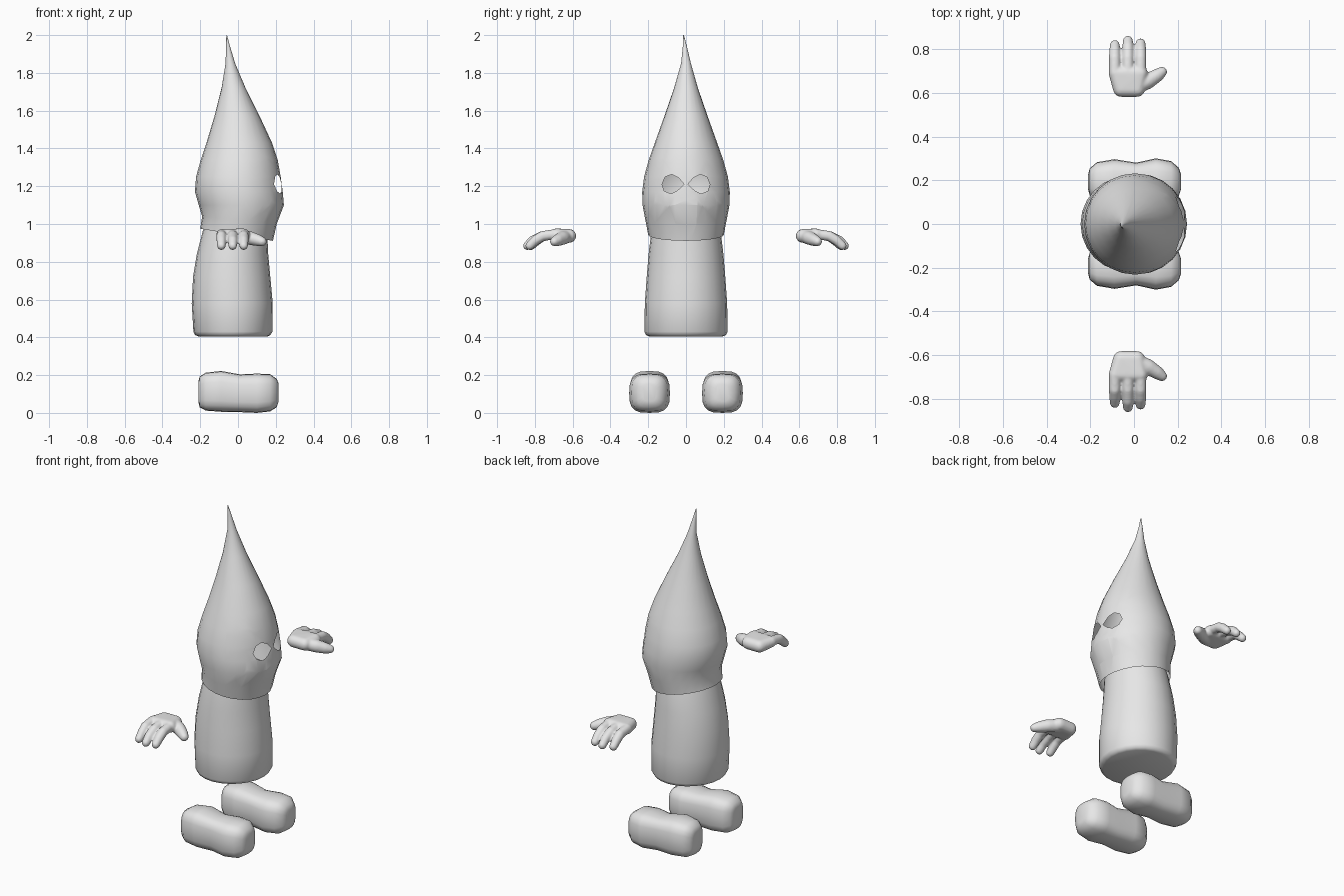
import bpy, bmesh, math
from mathutils import Vector

cube = bpy.data.objects.get("Cube")
if cube:
    bpy.data.objects.remove(cube, do_unlink=True)

GREY = (0.8, 0.8, 0.8, 1)
cloth = bpy.data.materials.new("light_grey")
cloth.use_nodes = True
cloth.diffuse_color = GREY
cloth.node_tree.nodes["Principled BSDF"].inputs["Base Color"].default_value = GREY


def finish(name, bm, angle=50):
    bmesh.ops.recalc_face_normals(bm, faces=bm.faces)
    mesh = bpy.data.meshes.new(name)
    bm.to_mesh(mesh)
    bm.free()
    mesh.materials.append(cloth)
    mesh.shade_smooth()
    mesh.set_sharp_from_angle(angle=math.radians(angle))
    ob = bpy.data.objects.new(name, mesh)
    bpy.context.collection.objects.link(ob)
    return ob


def mirror_y(ob):
    mod = ob.modifiers.new("Mirror", 'MIRROR')
    mod.use_axis = (False, True, False)


def loft(bm, rings, cap_start=False, cap_end=False):
    loops = [[bm.verts.new(p) for p in ring] for ring in rings]
    for a, b in zip(loops, loops[1:]):
        for i in range(len(a)):
            j = (i + 1) % len(a)
            bm.faces.new((a[i], a[j], b[j], b[i]))
    if cap_start:
        bm.faces.new(loops[0])
    if cap_end:
        bm.faces.new(loops[-1])


def angles(n):
    return [2 * math.pi * i / n for i in range(n)]


def level_ring(z, x0, x1, ry, tilt=0, y=0):
    """Ellipse between x0 and x1; tilt lowers the face side and lifts the back."""
    return [((x0 + x1) / 2 + (x1 - x0) / 2 * math.cos(a),
             y + ry * math.sin(a), z - tilt * math.cos(a)) for a in angles(24)]


# Pointed hood, open at the hem
bm = bmesh.new()
loft(bm, [level_ring(*r) for r in (
    (0.943, -0.20, 0.185, 0.20, 0.032),
    (1.02, -0.19, 0.205, 0.215, 0.02),
    (1.10, -0.208, 0.243, 0.23),
    (1.17, -0.228, 0.237, 0.232),
    (1.25, -0.222, 0.226, 0.222),
    (1.34, -0.197, 0.21, 0.197),
    (1.43, -0.167, 0.18, 0.165),
    (1.57, -0.125, 0.115, 0.115),
    (1.72, -0.087, 0.04, 0.063),
    (1.85, -0.066, -0.015, 0.026),
    (1.94, -0.063, -0.042, 0.011, 0, -0.006),
    (2.0, -0.062, -0.058, 0.002, 0, -0.013))], cap_end=True)

# Eye holes cut through the face side of the hood
EYE = ((0.01, 1.21), (0.04, 1.245), (0.075, 1.262), (0.11, 1.25),
       (0.127, 1.21), (0.115, 1.175), (0.08, 1.16), (0.045, 1.178))
eye_mid = Vector((0, 0.07, 1.21))
for side in (1, -1):
    flip = Vector((1, side, 1))
    inside = [f for f in bm.faces if f.calc_center_median().x > 0.05]
    for (y0, z0), (y1, z1) in zip(EYE, EYE[1:] + EYE[:1]):
        corner = Vector((0, y0, z0))
        normal = Vector((0, z1 - z0, y0 - y1))
        if normal.dot(eye_mid - corner) > 0:
            normal.negate()
        corner, normal = corner * flip, normal * flip
        edges = {e for f in inside for e in f.edges}
        verts = {v for f in inside for v in f.verts}
        cut = bmesh.ops.bisect_plane(
            bm, geom=list(verts) + list(edges) + inside, dist=1e-6,
            plane_co=corner, plane_no=normal)
        faces = {g for g in cut["geom"] if isinstance(g, bmesh.types.BMFace)}
        inside = [f for f in faces
                  if (f.calc_center_median() - corner).dot(normal) < 0]
    bmesh.ops.delete(bm, geom=inside, context='FACES')
finish("hood", bm, 60)

# Robe body
bm = bmesh.new()
loft(bm, [level_ring(*r) for r in (
    (0.405, -0.21, 0.157, 0.195),
    (0.412, -0.227, 0.172, 0.212),
    (0.43, -0.236, 0.182, 0.22),
    (0.58, -0.245, 0.184, 0.218),
    (0.72, -0.238, 0.171, 0.208),
    (0.84, -0.218, 0.16, 0.198),
    (0.95, -0.19, 0.155, 0.185),
    (1.02, -0.17, 0.15, 0.17))], True, True)
finish("robe_body", bm)


# Feet: rounded sections running along x, pinched at the middle
def foot_section(x, half_y, z0, z1):
    def soft(v):
        return math.copysign(abs(v) ** 0.65, v)
    return [(x, 0.193 + half_y * soft(math.cos(a)),
             (z0 + z1) / 2 + (z1 - z0) / 2 * soft(math.sin(a))) for a in angles(20)]


bm = bmesh.new()
loft(bm, [foot_section(*s) for s in (
    (-0.21, 0.035, 0.06, 0.165),
    (-0.203, 0.062, 0.03, 0.193),
    (-0.17, 0.09, 0.012, 0.213),
    (-0.09, 0.104, 0.006, 0.222),
    (0.01, 0.088, 0.004, 0.204),
    (0.10, 0.108, 0, 0.208),
    (0.17, 0.095, 0.008, 0.205),
    (0.205, 0.065, 0.03, 0.18),
    (0.215, 0.035, 0.06, 0.155))], True, True)
mirror_y(finish("feet", bm))


# Hands: hulls around balls, fused into one soft skin
def hull(bm, balls):
    verts = []
    for x, y, z, r in balls:
        made = bmesh.ops.create_uvsphere(bm, u_segments=14, v_segments=10, radius=r)
        bmesh.ops.translate(bm, verts=made["verts"], vec=(x, y, z))
        verts += made["verts"]
    res = bmesh.ops.convex_hull(bm, input=verts)
    junk = [g for g in res["geom_interior"] if isinstance(g, bmesh.types.BMVert)]
    bmesh.ops.delete(bm, geom=junk, context='VERTS')


def chain(bm, balls):
    for pair in zip(balls, balls[1:]):
        hull(bm, pair)


bm = bmesh.new()
hull(bm, ((-0.06, 0.618, 0.937, 0.036), (0.015, 0.618, 0.937, 0.036),
          (-0.085, 0.69, 0.942, 0.031), (0.03, 0.69, 0.942, 0.034)))
for x, reach in ((-0.088, -0.02), (-0.028, 0), (0.03, -0.012)):
    chain(bm, ((x, 0.69, 0.946, 0.027), (x, 0.76, 0.936, 0.027),
               (x, 0.81 + reach, 0.913, 0.026), (x, 0.84 + reach, 0.885, 0.023)))
chain(bm, ((0.01, 0.63, 0.935, 0.036), (0.065, 0.655, 0.925, 0.036),
           (0.105, 0.68, 0.914, 0.031), (0.128, 0.697, 0.907, 0.024)))
hands = finish("hands", bm, 180)
skin = hands.modifiers.new("Fuse", 'REMESH')
skin.mode = 'VOXEL'
skin.voxel_size = 0.006
skin.use_smooth_shade = True
soften = hands.modifiers.new("Soften", 'SMOOTH')
soften.factor = 0.5
soften.iterations = 5
mirror_y(hands)
